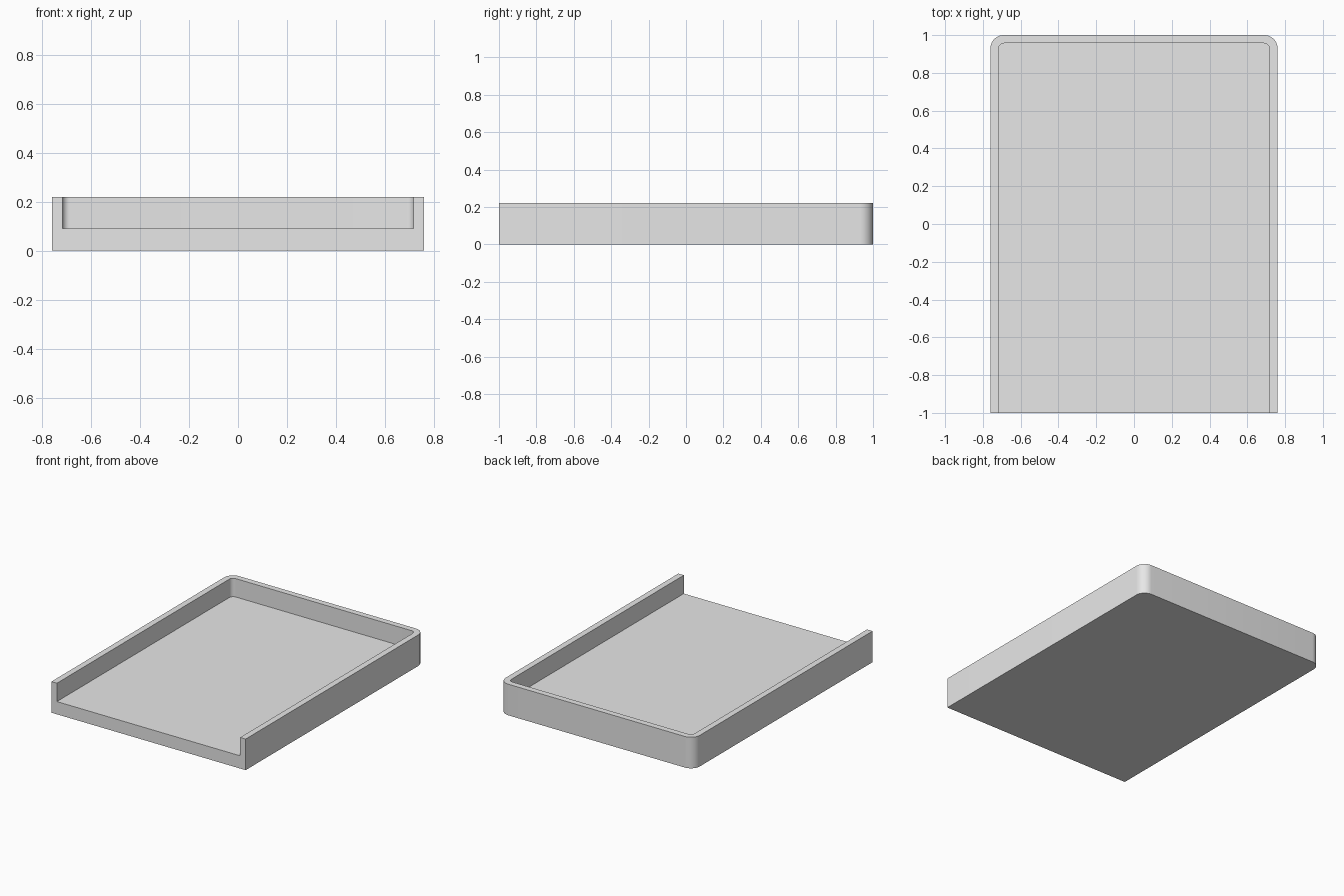
import bpy
import bmesh
from math import cos, sin, pi, radians

if "Cube" in bpy.data.objects:
    bpy.data.objects.remove(bpy.data.objects["Cube"], do_unlink=True)

FRONT, HEIGHT, FLOOR = -1.0, 0.22, 0.09
STEPS = 10


def u_profile(half_width, back, radius):
    """Open outline: front right, round both back corners, front left."""
    points = [(half_width, FRONT)]
    for side, start in ((1, 0), (-1, pi / 2)):
        for i in range(STEPS + 1):
            a = start + pi / 2 * i / STEPS
            points.append((side * (half_width - radius) + radius * cos(a),
                           back - radius + radius * sin(a)))
    points.append((-half_width, FRONT))
    return points


def ring(bm, outline, z):
    return [bm.verts.new((x, y, z)) for x, y in outline]


def bridge(bm, a, b):
    for i in range(len(a) - 1):
        bm.faces.new((a[i], a[i + 1], b[i + 1], b[i]))


grey = bpy.data.materials.new("light grey")
grey.use_nodes = True
grey.diffuse_color = (0.8, 0.8, 0.8, 1)
grey.node_tree.nodes["Principled BSDF"].inputs["Base Color"].default_value = (0.8, 0.8, 0.8, 1)

outer = u_profile(0.76, 1.0, 0.07)
inner = u_profile(0.717, 0.957, 0.03)

bm = bmesh.new()
base = ring(bm, outer, 0)
rim_outer = ring(bm, outer, HEIGHT)
rim_inner = ring(bm, inner, HEIGHT)
floor = ring(bm, inner, FLOOR)

# Outer wall, rim and inner wall
bridge(bm, base, rim_outer)
bridge(bm, rim_outer, rim_inner)
bridge(bm, rim_inner, floor)

# Underside, tray floor and open front end
bm.faces.new(base)
bm.faces.new(floor)
bm.faces.new((base[-1], base[0], rim_outer[0], rim_inner[0],
              floor[0], floor[-1], rim_inner[-1], rim_outer[-1]))
bmesh.ops.recalc_face_normals(bm, faces=bm.faces)

mesh = bpy.data.meshes.new("open_tray")
bm.to_mesh(mesh)
bm.free()
mesh.materials.append(grey)
tray = bpy.data.objects.new("open_tray", mesh)
bpy.context.collection.objects.link(tray)

# Smooth corners with crisp edges
bpy.ops.object.select_all(action="DESELECT")
tray.select_set(True)
bpy.context.view_layer.objects.active = tray
bpy.ops.object.shade_smooth_by_angle(angle=radians(30))
